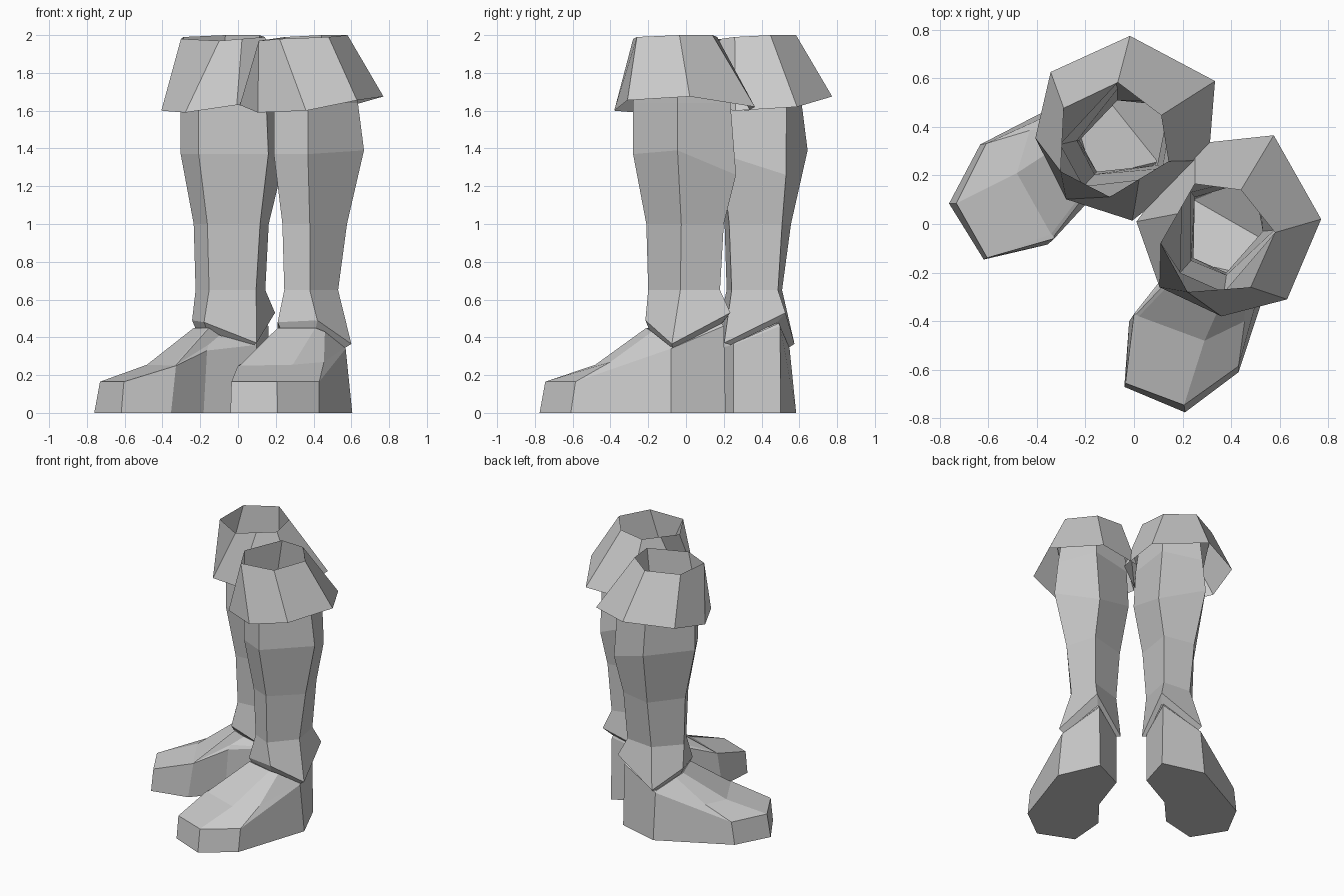
import bpy, bmesh, math
from mathutils import Matrix, Vector

# Second boot: mirrored across the diagonal, then turned slightly outward
SWAP = Matrix(((0, 1, 0, 0), (1, 0, 0, 0), (0, 0, 1, 0), (0, 0, 0, 1)))
PIVOT = Matrix.Translation((-0.02, 0.4, 0))


def mirrored(turn, dx, dy):
    return (Matrix.Translation((dx, dy, 0)) @ PIVOT
            @ Matrix.Rotation(math.radians(turn), 4, 'Z') @ PIVOT.inverted() @ SWAP)


FOOT, SHAFT, CUFF = mirrored(9, -.025, -.01), mirrored(5, -.027, -.02), mirrored(1.5, -.027, .003)


def loft(name, rings, left, cap_bottom=False, caps=(), left_top=None):
    """Skin counter-clockwise rings from bottom to top, for both boots."""
    for side in ("right", "left"):
        mats = [Matrix() if side == "right" else left for _ in rings]
        if side == "left" and left_top:
            mats[-1] = left_top
        bm = bmesh.new()
        loops = [[bm.verts.new(m @ Vector(p)) for p in r] for m, r in zip(mats, rings)]
        n = len(rings[0])
        for a, b in zip(loops, loops[1:]):
            for i in range(n):
                j = (i + 1) % n
                bm.faces.new((a[i], a[j], b[j], b[i]))
        if cap_bottom:
            bm.faces.new(loops[0][::-1])
        for cap in caps:
            bm.faces.new([loops[-1][i] for i in cap])
        if side == "left":
            bmesh.ops.reverse_faces(bm, faces=bm.faces[:])
        bmesh.ops.remove_doubles(bm, verts=bm.verts[:], dist=0.0005)
        me = bpy.data.meshes.new(name)
        bm.to_mesh(me)
        bm.free()
        bpy.context.collection.objects.link(
            bpy.data.objects.new(f"{side}_{name}", me))


def flat(z, pts):
    return [(x, y, z) for x, y in pts]


# Foot: toe tip, outer side, heel, inner side; folded cap inside the ankle
sole = flat(0, [(-.04, -.67), (.21, -.775), (.43, -.61), (.605, -.08),
                (.475, .21), (.24, .1), (.14, -.2), (-.02, -.4)])
welt = [(-.035, -.655, .165), (.206, -.745, .165), (.43, -.585, .165),
        (.57, -.08, .34), (.475, .2, .46), (.24, .1, .36),
        (.15, -.18, .33), (.0, -.37, .25)]
instep = [(.02, -.38, .25), (.29, -.48, .255), (.455, -.4, .27),
          (.565, -.08, .345), (.472, .195, .465), (.242, .1, .365),
          (.17, -.17, .36), (.01, -.37, .252)]
ankle = [(.22, -.17, .45), (.41, -.21, .45), (.46, -.18, .43),
         (.56, -.08, .35), (.47, .19, .475), (.245, .1, .37),
         (.23, -.1, .41), (.21, -.16, .45)]
loft("foot", [sole, welt, instep, ankle], FOOT, cap_bottom=True,
     caps=((3, 4, 5), (0, 1, 2, 3, 5, 6, 7)))

# Shaft: under-lip, ankle flare, calf; the front corner splits to meet the cuff rim
calf = [
    [(.23, -.15, .43), (.41, -.195, .44), (.56, -.07, .34), (.48, .19, .475), (.245, .1, .36)],
    [(.21, -.17, .48), (.42, -.215, .49), (.6, -.075, .365), (.525, .235, .53), (.21, .11, .37)],
    flat(.65, [(.245, -.14), (.38, -.2), (.53, -.03), (.49, .18), (.25, .11)]),
    flat(1.0, [(.235, -.15), (.38, -.21), (.577, -.025), (.51, .2), (.235, .13)]),
    [(.19, -.2, 1.37), (.37, -.28, 1.37), (.667, -.045, 1.39), (.525, .265, 1.26), (.19, .17, 1.37)],
    flat(1.64, [(.19, -.2), (.37, -.28), (.635, -.045), (.53, .235), (.2, .16)])]
calf = [[r[0], r[1]] + r[1:] for r in calf]
rim = [(.11, -.08, 1.97), (.22, -.28, 1.98), (.48, -.26, 1.99),
       (.58, -.035, 2.0), (.44, .14, 2.0), (.25, .165, 1.99)]
loft("shaft", calf + [rim], SHAFT, left_top=CUFF)

# Flared cuff
loft("cuff", [
    [(.25, .33, 1.6), (.01, .01, 1.63), (.105, -.26, 1.59), (.36, -.38, 1.6),
     (.63, -.31, 1.655), (.77, .02, 1.675), (.575, .365, 1.62)],
    [(.25, .165, 1.99), (.18, .0425, 1.98), (.11, -.08, 1.97), (.22, -.28, 1.98),
     (.48, -.26, 1.99), (.58, -.035, 2.0), (.44, .14, 2.0)]], CUFF)
